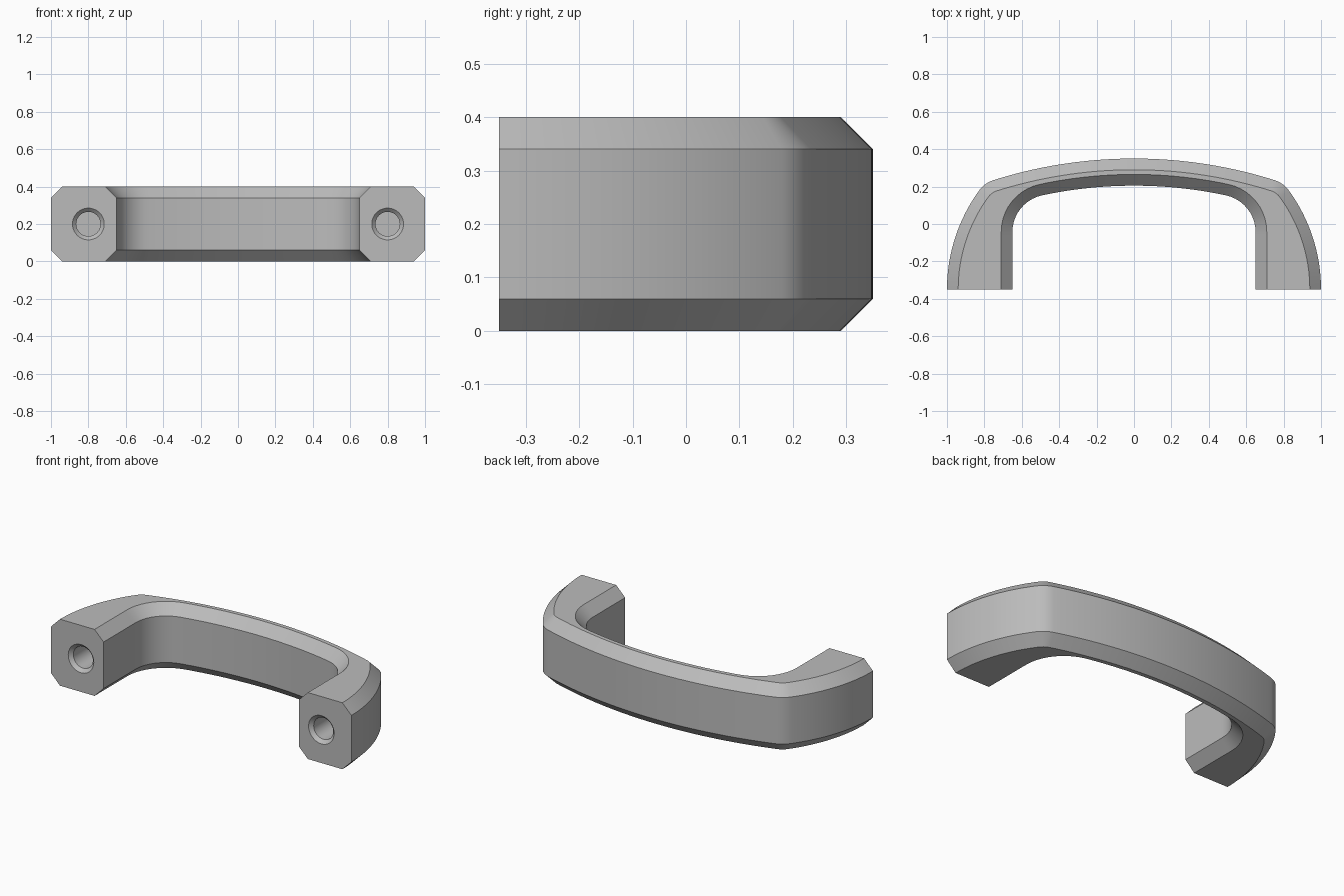
import bpy, bmesh
from math import pi, sqrt, cos, sin, atan2
from mathutils import Vector

cube = bpy.data.objects.get("Cube")
if cube:
    bpy.data.objects.remove(cube)

HEIGHT, CHAMFER, FOOT = 0.40, 0.06, -0.35

metal = bpy.data.materials.new("Satin grey")
metal.use_nodes = True
grey = (0.5, 0.5, 0.5, 1)
metal.diffuse_color = grey
metal.node_tree.nodes["Principled BSDF"].inputs["Base Color"].default_value = grey


def arc(centre, radius, start, end, steps):
    """Points on an arc, each with its outward normal."""
    result = []
    for i in range(steps + 1):
        a = start + (end - start) * i / steps
        n = Vector((cos(a), sin(a)))
        result.append((centre + n * radius, n))
    return result


def fillet_centre(c1, r1, c2, r2):
    """Right-hand crossing of two circles."""
    d = c2 - c1
    along = (r1 * r1 - r2 * r2 + d.length_squared) / (2 * d.length)
    side = sqrt(r1 * r1 - along * along)
    u = d.normalized()
    options = [c1 + u * along + Vector((-u.y, u.x)) * side * s for s in (1, -1)]
    return max(options, key=lambda p: p.x)


def heading(a, b):
    return atan2(b.y - a.y, b.x - a.x)


SIDE, CORNER, CROWN = 16, 10, 24

# Outer curve: bowed leg, rounded shoulder, shallow crown
crown_c, crown_r = Vector((0, -2.15)), 2.5
leg_c, leg_r, shoulder_r = Vector((0.10, FOOT)), 0.90, 0.15
c = fillet_centre(leg_c, leg_r - shoulder_r, crown_c, crown_r - shoulder_r)
a1, a2 = heading(leg_c, c), heading(crown_c, c)
outer = (arc(leg_c, leg_r, 0, a1, SIDE)
         + arc(c, shoulder_r, a1, a2, CORNER)[1:]
         + arc(crown_c, crown_r, a2, pi / 2, CROWN)[1:])

# Inner curve: straight leg, rounded corner, matching crown
inner_r, bend_r, inner_x = 2.355, 0.20, 0.65
bend_x = inner_x - bend_r
c = Vector((bend_x, crown_c.y + sqrt((inner_r - bend_r) ** 2 - bend_x ** 2)))
a2 = heading(crown_c, c)
inner = [(Vector((inner_x, FOOT + (c.y - FOOT) * i / SIDE)), Vector((1, 0)))
         for i in range(SIDE)]
inner += (arc(c, bend_r, 0, a2, CORNER)
          + arc(crown_c, inner_r, a2, pi / 2, CROWN)[1:])

# Loft a chamfered section along both curves
bm = bmesh.new()
rings = []
for (po, no), (pi_, ni) in zip(outer, inner):
    o_in, i_in = po - no * CHAMFER, pi_ + ni * CHAMFER
    section = [(po, CHAMFER), (po, HEIGHT - CHAMFER), (o_in, HEIGHT), (i_in, HEIGHT),
               (pi_, HEIGHT - CHAMFER), (pi_, CHAMFER), (i_in, 0), (o_in, 0)]
    rings.append([bm.verts.new((p.x, p.y, z)) for p, z in section])
for r1, r2 in zip(rings, rings[1:]):
    for k in range(8):
        j = (k + 1) % 8
        bm.faces.new((r1[k], r1[j], r2[j], r2[k]))
bm.faces.new(rings[0])
for v in rings[-1]:
    v.co.x = 0
bmesh.ops.recalc_face_normals(bm, faces=bm.faces)
# The foot cap must face the front
cap = min(bm.faces, key=lambda f: f.calc_center_median().y)
if cap.normal.y > 0:
    bmesh.ops.reverse_faces(bm, faces=bm.faces)


def make_object(name, bm):
    mesh = bpy.data.meshes.new(name)
    bm.to_mesh(mesh)
    bm.free()
    obj = bpy.data.objects.new(name, mesh)
    bpy.context.collection.objects.link(obj)
    mesh.materials.append(metal)
    return obj


handle = make_object("pull_handle", bm)
mirror = handle.modifiers.new("Mirror", 'MIRROR')
mirror.merge_threshold = 0.0005

# Countersunk screw hole cutter, turned about the y axis
bm = bmesh.new()
profile = [(0.105, -0.02), (0.085, 0), (0.065, 0.02), (0.065, 0.25)]
loops = []
for radius, depth in profile:
    loops.append([bm.verts.new((0.8 + radius * cos(2 * pi * i / 40), FOOT + depth,
                                HEIGHT / 2 + radius * sin(2 * pi * i / 40)))
                  for i in range(40)])
for l1, l2 in zip(loops, loops[1:]):
    for i in range(40):
        j = (i + 1) % 40
        bm.faces.new((l1[i], l1[j], l2[j], l2[i]))
bm.faces.new(loops[0])
bm.faces.new(loops[-1])
bmesh.ops.recalc_face_normals(bm, faces=bm.faces)
cutter = make_object("screw_hole_cutter", bm)
cutter.modifiers.new("Mirror", 'MIRROR')
cutter.hide_render = True

cut = handle.modifiers.new("Screw holes", 'BOOLEAN')
cut.operation = 'DIFFERENCE'
cut.solver = 'EXACT'
cut.object = cutter

# Apply, then smooth the curves while keeping the chamfers crisp
bpy.ops.object.select_all(action='DESELECT')
handle.select_set(True)
bpy.context.view_layer.objects.active = handle
for name in [m.name for m in handle.modifiers]:
    bpy.ops.object.modifier_apply(modifier=name)
bpy.data.objects.remove(cutter)
bpy.ops.object.shade_smooth_by_angle(angle=pi / 6)
